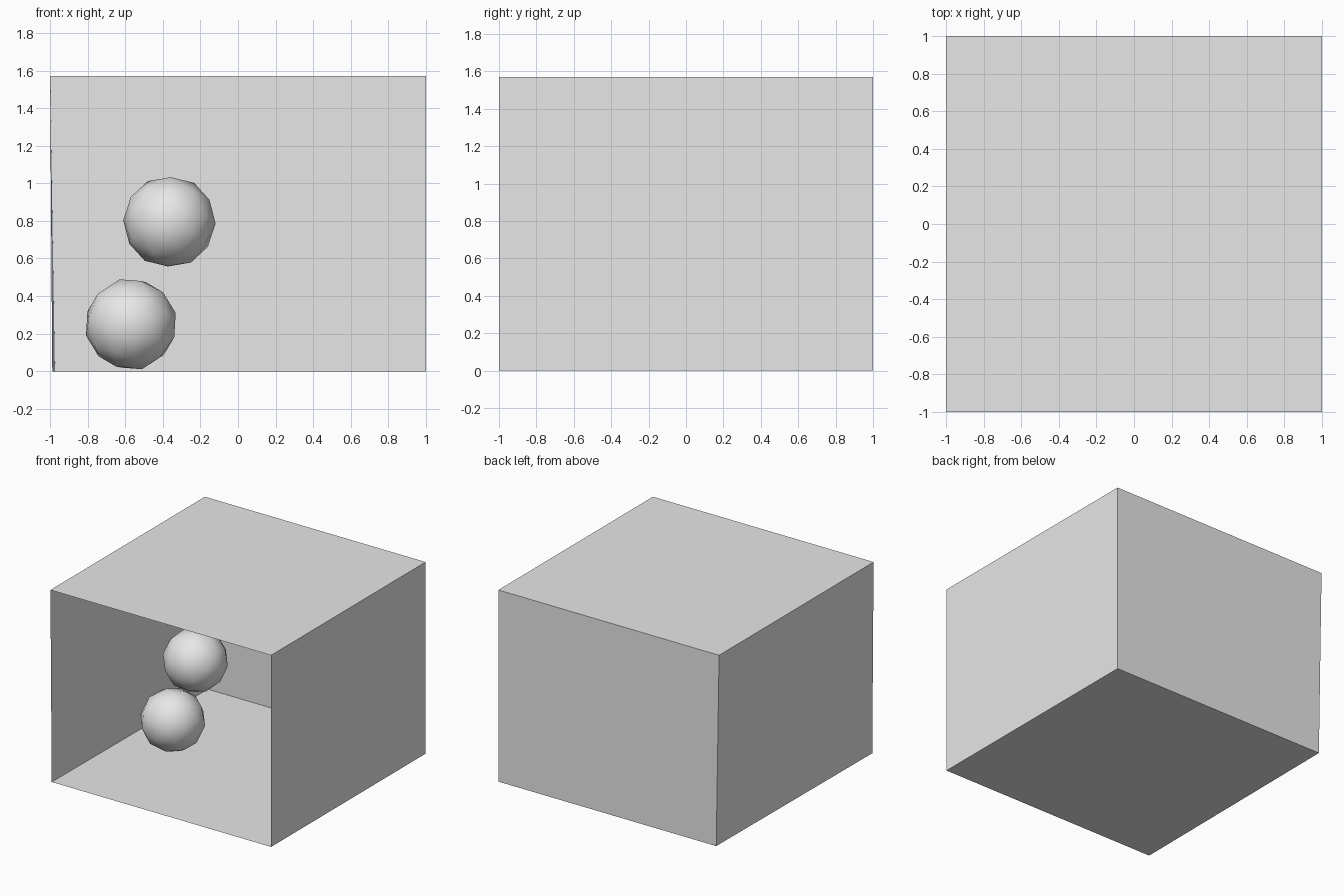
import bpy
import bmesh

if "Cube" in bpy.data.objects:
    bpy.data.objects.remove(bpy.data.objects["Cube"], do_unlink=True)

# One plain grey for everything
GREY = (0.8, 0.8, 0.8, 1.0)
grey = bpy.data.materials.new("plain_grey")
grey.use_nodes = True
grey.diffuse_color = GREY
grey.node_tree.nodes["Principled BSDF"].inputs["Base Color"].default_value = GREY

HEIGHT = 1.57


def add_object(name, bm, location=(0, 0, 0)):
    mesh = bpy.data.meshes.new(name)
    bm.to_mesh(mesh)
    bm.free()
    mesh.materials.append(grey)
    obj = bpy.data.objects.new(name, mesh)
    obj.location = location
    bpy.context.collection.objects.link(obj)
    return obj


# Room: thin shell, open at the front
bm = bmesh.new()
bmesh.ops.create_cube(bm, size=2)
bm.normal_update()
front = [f for f in bm.faces if f.normal.y < -0.9]
bmesh.ops.delete(bm, geom=front, context='FACES_ONLY')
for v in bm.verts:
    v.co.z = HEIGHT if v.co.z > 0 else 0
    # The side wall at -x leans in slightly at its foot
    if v.co.x < 0 and v.co.z == 0:
        v.co.x += 0.026 if v.co.y > 0 else 0.012
add_object("room_shell", bm)


# Balls: coarse, smooth-shaded spheres
def add_ball(name, location, rotation):
    bm = bmesh.new()
    bmesh.ops.create_icosphere(bm, subdivisions=2, radius=0.246)
    for f in bm.faces:
        f.smooth = True
    ball = add_object(name, bm, location)
    ball.rotation_euler = rotation


add_ball("lower_ball", (-0.57, -0.03, 0.25), (0.3, 0.2, 0.1))
add_ball("upper_ball", (-0.365, -0.03, 0.795), (0.5, 1.0, 0.4))
